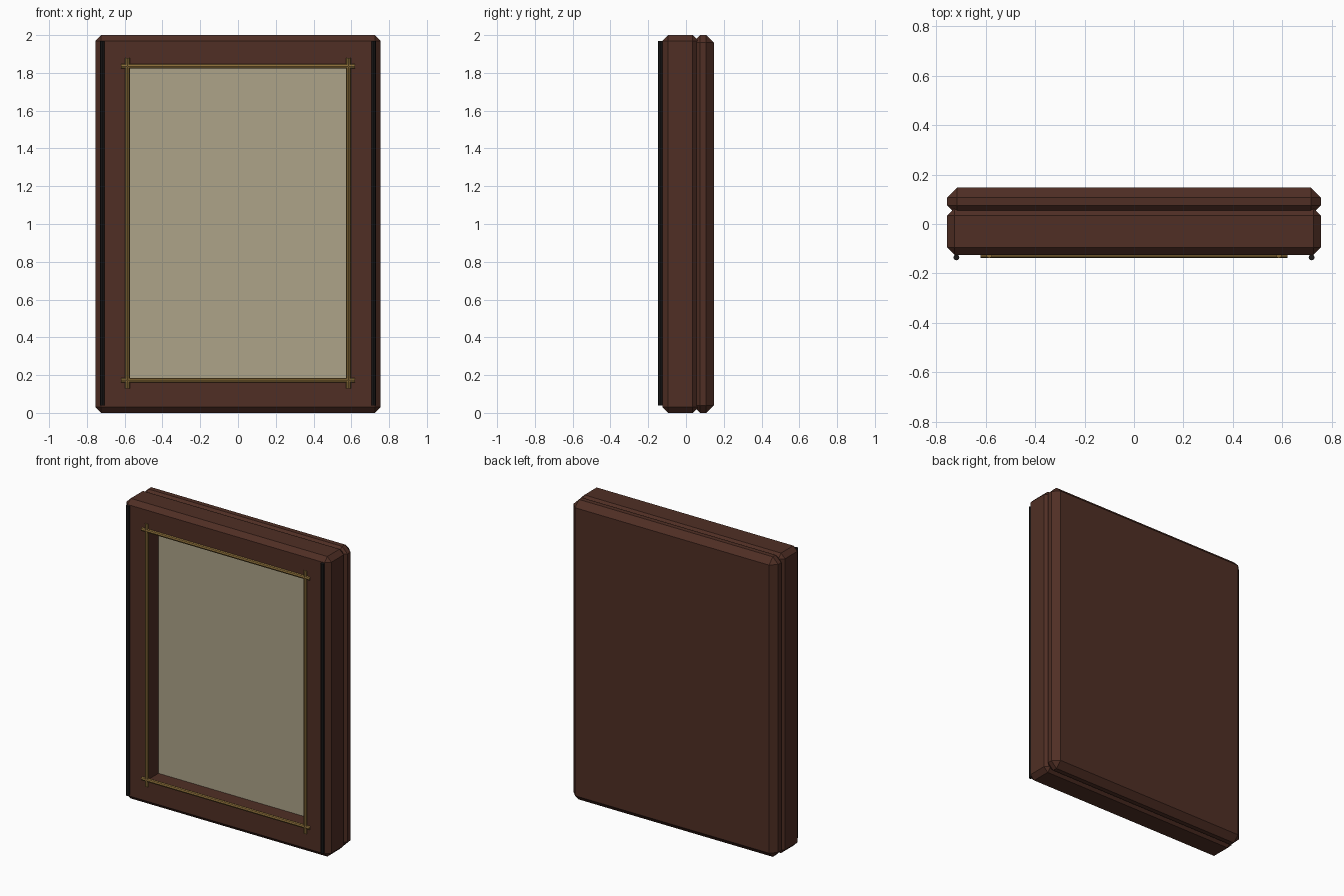
import bpy
import bmesh
from mathutils import Matrix, Vector

if "Cube" in bpy.data.objects:
    bpy.data.objects.remove(bpy.data.objects["Cube"], do_unlink=True)


def material(name, rgb):
    mat = bpy.data.materials.new(name)
    mat.use_nodes = True
    colour = (*rgb, 1)
    mat.diffuse_color = colour
    mat.node_tree.nodes["Principled BSDF"].inputs["Base Color"].default_value = colour
    return mat


WOOD = material("dark brown wood", (0.08, 0.028, 0.018))
PANEL = material("pale parchment", (0.42, 0.37, 0.25))
GOLD = material("aged gold", (0.25, 0.15, 0.04))
BLACK = material("black trim", (0.012, 0.011, 0.011))

HALF_WIDTH, HEIGHT = 0.755, 2.0


def finish(bm, name, *mats):
    mesh = bpy.data.meshes.new(name)
    bm.to_mesh(mesh)
    bm.free()
    for mat in mats:
        mesh.materials.append(mat)
    obj = bpy.data.objects.new(name, mesh)
    bpy.context.collection.objects.link(obj)
    return obj


def chamfered_slab(y0, y1, chamfer):
    bm = bmesh.new()
    bmesh.ops.create_cube(bm, size=1)
    bmesh.ops.scale(bm, vec=(2 * HALF_WIDTH, y1 - y0, HEIGHT), verts=bm.verts)
    bmesh.ops.translate(bm, vec=(0, (y0 + y1) / 2, HEIGHT / 2), verts=bm.verts)
    bmesh.ops.bevel(bm, geom=bm.edges[:], offset=chamfer, segments=1,
                    profile=0.5, affect='EDGES')
    return bm


def rod(name, centre, axis, length, radius, mat):
    bm = bmesh.new()
    turn = Vector((0, 0, 1)).rotation_difference(Vector(axis)).to_matrix().to_4x4()
    bmesh.ops.create_cone(bm, cap_ends=True, segments=8, radius1=radius,
                          radius2=radius, depth=length,
                          matrix=Matrix.Translation(centre) @ turn)
    finish(bm, name, mat)


# Back board
finish(chamfered_slab(0.035, 0.147, 0.04), "back_board", WOOD)

# Front frame with a recessed pale panel
bm = chamfered_slab(-0.125, 0.065, 0.03)
front = min(bm.faces, key=lambda f: f.calc_center_median().y)
bmesh.ops.inset_region(bm, faces=[front], thickness=0.135, use_even_offset=True)
extruded = bmesh.ops.extrude_face_region(bm, geom=[front])["geom"]
if front.is_valid:
    bmesh.ops.delete(bm, geom=[front], context='FACES_ONLY')
bmesh.ops.translate(bm, vec=(0, 0.13, 0),
                    verts=[g for g in extruded if isinstance(g, bmesh.types.BMVert)])
for g in extruded:
    if isinstance(g, bmesh.types.BMFace):
        g.material_index = 1
bmesh.ops.recalc_face_normals(bm, faces=bm.faces[:])
finish(bm, "front_frame", WOOD, PANEL)

# Crossing gold rods around the opening, and black trim rods at the sides
for side, sign in (("left", 1), ("right", -1)):
    rod(f"gold_rod_{side}", (sign * 0.585, -0.125, 1.005), (0, 0, 1), 1.75, 0.0125, GOLD)
    rod(f"trim_rod_{side}", (sign * 0.718, -0.135, 1.003), (0, 0, 1), 1.93, 0.012, BLACK)
for level, z in (("bottom", 0.173), ("top", 1.835)):
    rod(f"gold_rod_{level}", (0, -0.125, z), (1, 0, 0), 1.24, 0.0125, GOLD)
